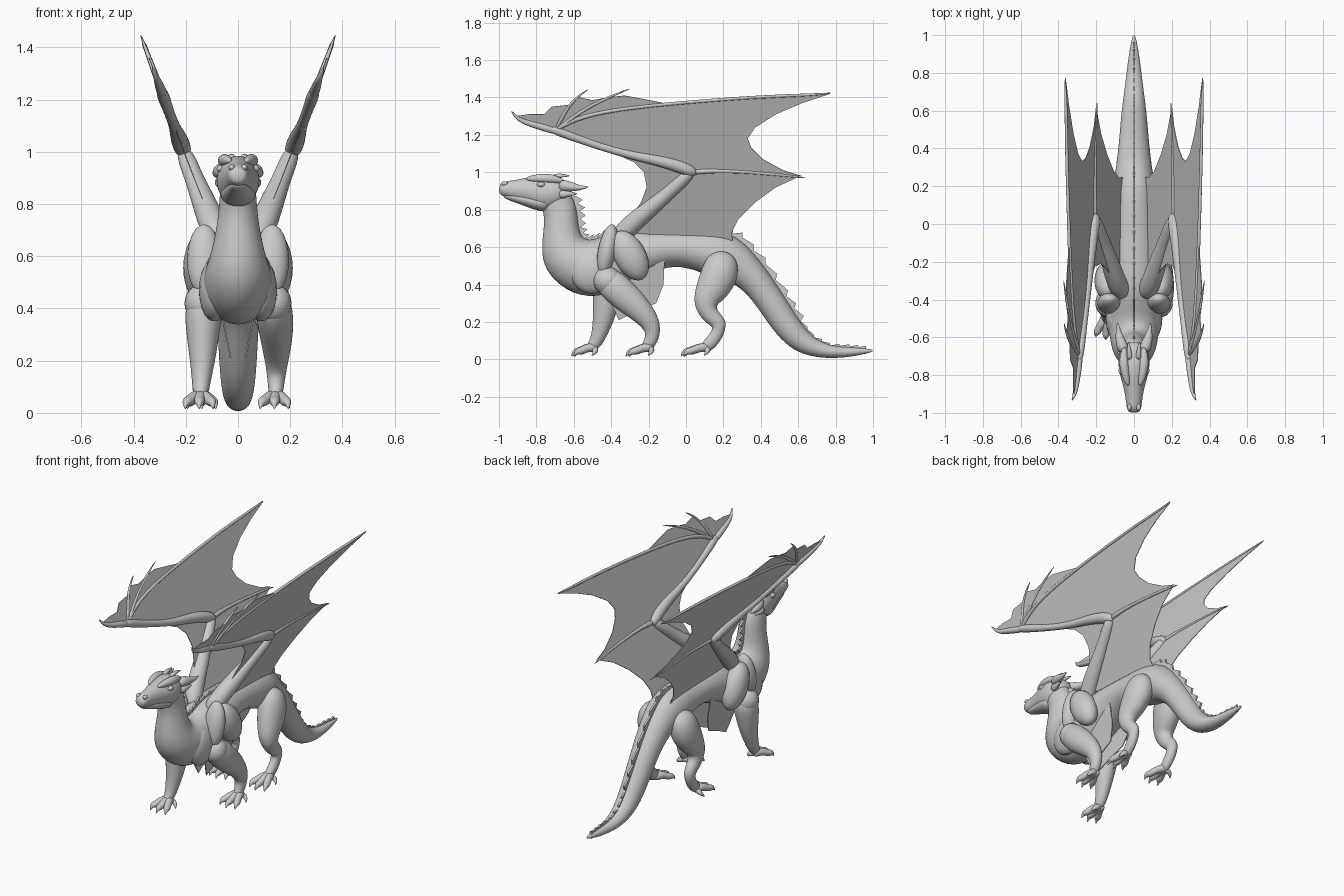
import bpy, bmesh, math
from mathutils import Vector

X = Vector((1, 0, 0))


def finish(name, bm, mirror=False, subsurf=0, thick=0, smooth=True):
    bmesh.ops.recalc_face_normals(bm, faces=bm.faces)
    me = bpy.data.meshes.new(name)
    bm.to_mesh(me)
    bm.free()
    for p in me.polygons:
        p.use_smooth = smooth
    ob = bpy.data.objects.new(name, me)
    bpy.context.collection.objects.link(ob)
    if thick:
        m = ob.modifiers.new("thick", 'SOLIDIFY')
        m.thickness, m.offset = thick, 0
    if mirror:
        m = ob.modifiers.new("mirror", 'MIRROR')
        m.use_mirror_merge = False
    if subsurf:
        m = ob.modifiers.new("subsurf", 'SUBSURF')
        m.levels = m.render_levels = subsurf
    return ob


def loft(name, rings, mirror=False, seg=12):
    """Skin elliptical rings given as (centre, half axis, half axis)."""
    bm = bmesh.new()
    loops = []
    for c, u, v in rings:
        loops.append([bm.verts.new(c + 1.04 * (u * math.cos(2 * math.pi * i / seg)
                      + v * math.sin(2 * math.pi * i / seg))) for i in range(seg)])
    for a, b in zip(loops, loops[1:]):
        for i in range(seg):
            j = (i + 1) % seg
            bm.faces.new((a[i], a[j], b[j], b[i]))
    bm.faces.new(loops[0])
    bm.faces.new(loops[-1])
    return finish(name, bm, mirror, 2)


def profile_loft(name, stations):
    """Stations: top y, top z, bottom y, bottom z, half width."""
    rings = []
    for ty, tz, by, bz, w in stations:
        t, b = Vector((0, ty, tz)), Vector((0, by, bz))
        rings.append(((t + b) / 2, (t - b) / 2, X * w))
    return loft(name, rings)


def limb(name, pts, mirror=True, flat=1.0, seg=10):
    """Tube through points (x, y, z, radius)."""
    ps = [Vector(p[:3]) for p in pts]
    rings = []
    for i, p in enumerate(ps):
        t = (ps[min(i + 1, len(ps) - 1)] - ps[max(i - 1, 0)]).normalized()
        s = (X - t * t.x).normalized()
        rings.append((p, s * pts[i][3] * flat, t.cross(s) * pts[i][3]))
    return loft(name, rings, mirror, seg)


def ball(name, loc, size, tilt=0):
    """Mirrored ellipsoid, tilted about x."""
    bm = bmesh.new()
    bmesh.ops.create_uvsphere(bm, u_segments=20, v_segments=12, radius=1)
    bmesh.ops.scale(bm, vec=size, verts=bm.verts)
    c, s = math.cos(tilt), math.sin(tilt)
    for v in bm.verts:
        x, y, z = v.co
        v.co = Vector((x, y * c - z * s, y * s + z * c)) + Vector(loc)
    return finish(name, bm, True)


# Neck, trunk and tail
body = [(-.66, .95, -.78, .85, .065), (-.605, .87, -.765, .80, .07), (-.58, .79, -.755, .73, .075),
        (-.575, .70, -.775, .60, .092), (-.55, .635, -.76, .48, .118), (-.48, .64, -.65, .365, .135),
        (-.40, .68, -.48, .315, .14), (-.28, .70, -.27, .41, .135), (-.12, .69, -.10, .51, .115),
        (.05, .69, .05, .48, .11), (.2, .685, .15, .43, .115), (.3, .64, .24, .42, .10),
        (.42, .50, .34, .34, .085), (.53, .33, .42, .22, .076), (.61, .2, .5, .11, .07),
        (.68, .115, .6, .03, .06), (.77, .07, .74, .002, .045), (.88, .065, .88, .012, .03),
        (.97, .057, .97, .032, .014), (1.0, .052, 1.0, .042, .005)]
profile_loft("body_and_tail", body)

# Head
profile_loft("head", [
    (-1.0, .93, -1.0, .885, .026), (-.975, .952, -.975, .868, .04), (-.91, .958, -.91, .852, .045),
    (-.84, .975, -.84, .83, .062), (-.75, .99, -.77, .79, .085), (-.67, .975, -.70, .80, .082),
    (-.61, .93, -.64, .83, .05)])
limb("lower_jaw", [(0, -.98, .878, .018), (0, -.9, .862, .026), (0, -.8, .84, .045), (0, -.72, .83, .05)],
     False, 1.5)
limb("brow", [(.03, -.86, .965, .01), (.048, -.79, .968, .024), (.056, -.72, .968, .026),
              (.05, -.65, .95, .012)])
ball("eye", (.068, -.775, .935), (.014, .022, .014))
ball("nostril", (.024, -.97, .94), (.012, .018, .012))
limb("horn", [(.05, -.68, .93, .035), (.072, -.62, .925, .028), (.082, -.575, .915, .016),
              (.088, -.52, .922, .003)])
limb("cheek_spike", [(.06, -.68, .88, .03), (.075, -.63, .885, .016), (.082, -.58, .885, .003)])
limb("head_spike", [(.022, -.72, .97, .018), (.026, -.67, .985, .012), (.03, -.62, .98, .003)])

# Serrated ridge down the spine
bm = bmesh.new()
prev = None
for k, (a, b) in enumerate(zip(body[1:-2], body[2:-1])):
    h = .045 if k < 5 else .016 if k < 9 else .035 if k < 13 else .015
    for f, s in ((0, .3), (.42, 1), (.5, .3), (.92, 1)):
        ty, tz, by, bz, _ = [p + (q - p) * f for p, q in zip(a, b)]
        t = Vector((0, ty, tz))
        n = (t - Vector((0, by, bz))).normalized()
        pair = (bm.verts.new(t - n * .03), bm.verts.new(t + n * h * s))
        if prev:
            bm.faces.new((prev[0], pair[0], pair[1], prev[1]))
        prev = pair
finish("spine_ridge", bm, thick=.012, smooth=False)


# Feet with splayed, clawed toes
def foot(name, x, y, z, reach, mirror):
    for i, s in enumerate((-1.0, -.1, .8)):
        r = reach * (1 - .15 * abs(s))
        limb(f"{name}_toe_{i}", [
            (x, y + .02, z, .028), (x + .022 * s, y - .3 * r, z + .005, .024),
            (x + .045 * s, y - .62 * r, .045, .021), (x + .053 * s, y - .8 * r, .042, .02),
            (x + .058 * s, y - .9 * r, .036, .011), (x + .06 * s, y - r, .014, .002)], mirror, 1, 8)
    limb(f"{name}_spur", [(x, y, z, .025), (x + .04, y + .01, .045, .016), (x + .055, y - .015, .018, .002)],
         mirror, 1, 8)


# Hind legs
limb("hind_leg", [(.09, .2, .575, .03), (.105, .195, .54, .085), (.115, .185, .46, .105), (.13, .135, .365, .09),
                  (.145, .095, .29, .064), (.15, .135, .225, .047), (.15, .185, .19, .042),
                  (.148, .165, .125, .036), (.145, .115, .07, .036), (.145, .08, .05, .02)], True, .8)
foot("hind", .145, .11, .06, .14, True)

# Front legs, one forward and one back
limb("front_leg_back", [(.12, -.45, .46, .04), (.135, -.42, .42, .085), (.145, -.33, .34, .085),
                        (.148, -.24, .26, .068), (.148, -.185, .19, .052), (.146, -.175, .13, .04),
                        (.145, -.2, .075, .034), (.145, -.23, .05, .02)], False, .85)
foot("front_back", .145, -.19, .06, .135, False)
limb("front_leg_forward", [(-.12, -.41, .47, .04), (-.13, -.415, .42, .085), (-.135, -.425, .32, .075),
                           (-.135, -.44, .22, .058), (-.14, -.465, .13, .042), (-.143, -.49, .075, .034),
                           (-.143, -.53, .05, .02)], False, .9)
foot("front_forward", -.143, -.49, .06, .125, False)

# Shoulder muscles
ball("shoulder", (.135, -.42, .42), (.07, .075, .075))
ball("wing_muscle_rear", (.14, -.3, .555), (.07, .085, .145), .5)
ball("wing_muscle_front", (.13, -.42, .585), (.065, .05, .14), -.2)
ball("chest_muscle", (.09, -.5, .47), (.06, .12, .12), .4)


# Wings lie on two planes that meet at the elbow
def wing(y, z):
    return (.2 + (z - .98) * (.37 if z > .98 else .4), y, z)


def bone(name, pts):
    limb(name, [wing(y, z) + (r,) for y, z, r in pts], True, 1, 8)


def membrane(name, pts):
    bm = bmesh.new()
    f = bm.faces.new([bm.verts.new(wing(*p)) for p in pts])
    bmesh.ops.triangulate(bm, faces=[f])
    finish(name, bm, True, thick=.004, smooth=False)


bone("wing_upper_arm", [(-.38, .62, .05), (-.32, .70, .058), (-.2, .80, .05), (-.08, .90, .037),
                        (.0, .975, .038), (.04, 1.01, .02)])
bone("wing_forearm", [(.055, .99, .018), (.02, 1.01, .038), (-.1, 1.055, .034), (-.3, 1.09, .022),
                      (-.5, 1.15, .02), (-.66, 1.21, .026), (-.73, 1.235, .022)])
bone("wing_thumb", [(-.68, 1.215, .022), (-.78, 1.245, .02), (-.87, 1.27, .015), (-.91, 1.295, .01),
                    (-.935, 1.33, .002)])
bone("wing_long_finger", [(-.71, 1.22, .015), (-.6, 1.285, .012), (-.4, 1.335, .011), (0, 1.375, .009),
                          (.4, 1.405, .009), (.7, 1.415, .008), (.78, 1.425, .002)])
bone("wing_finger_front", [(-.7, 1.22, .014), (-.64, 1.34, .009), (-.58, 1.405, .007), (-.52, 1.445, .002)])
bone("wing_finger_middle", [(-.7, 1.22, .014), (-.56, 1.33, .009), (-.42, 1.4, .008), (-.29, 1.45, .002)])
bone("wing_elbow_spar", [(.02, 1.0, .02), (.15, 1.01, .011), (.35, 1.0, .009), (.55, .982, .008),
                         (.65, .968, .002)])

membrane("wing_membrane_upper", [
    (.03, 1.0), (.2, 1.005), (.4, .995), (.62, .98), (.52, 1.01), (.41, 1.07), (.35, 1.13), (.33, 1.18),
    (.37, 1.24), (.48, 1.31), (.62, 1.37), (.77, 1.42), (.4, 1.405), (0, 1.375), (-.4, 1.335),
    (-.6, 1.285), (-.71, 1.22), (-.5, 1.15), (-.3, 1.09), (-.1, 1.055)])
membrane("wing_membrane_tip", [
    (-.7, 1.22), (-.6, 1.285), (-.4, 1.335), (0, 1.375), (.15, 1.385), (-.12, 1.37), (-.22, 1.39),
    (-.33, 1.41), (-.42, 1.40), (-.5, 1.385), (-.57, 1.40), (-.63, 1.36), (-.72, 1.35), (-.76, 1.31),
    (-.84, 1.31), (-.91, 1.3), (-.85, 1.265)])
membrane("wing_membrane_lower", [
    (.03, 1.0), (.2, 1.005), (.4, .995), (.6, .975), (.48, .92), (.37, .84), (.28, .75), (.245, .68),
    (.25, .62), (.1, .65), (-.1, .66), (-.32, .68), (-.2, .80), (-.08, .90)])
membrane("wing_membrane_front", [
    (.02, 1.0), (-.1, 1.055), (-.3, 1.09), (-.5, 1.145), (-.38, 1.1), (-.28, 1.055), (-.225, 1.0),
    (-.21, .92), (-.24, .84), (-.32, .72), (-.2, .80), (-.08, .90)])

# Loose skin fold behind the front legs
bm = bmesh.new()
bm.faces.new([bm.verts.new((.03 + .2 * (z - .22), y, z)) for y, z in (
    (-.42, .35), (-.36, .21), (-.26, .26), (-.16, .3), (-.12, .4), (-.115, .53), (-.25, .58))])
finish("skin_fold", bm, True, thick=.006, smooth=False)
